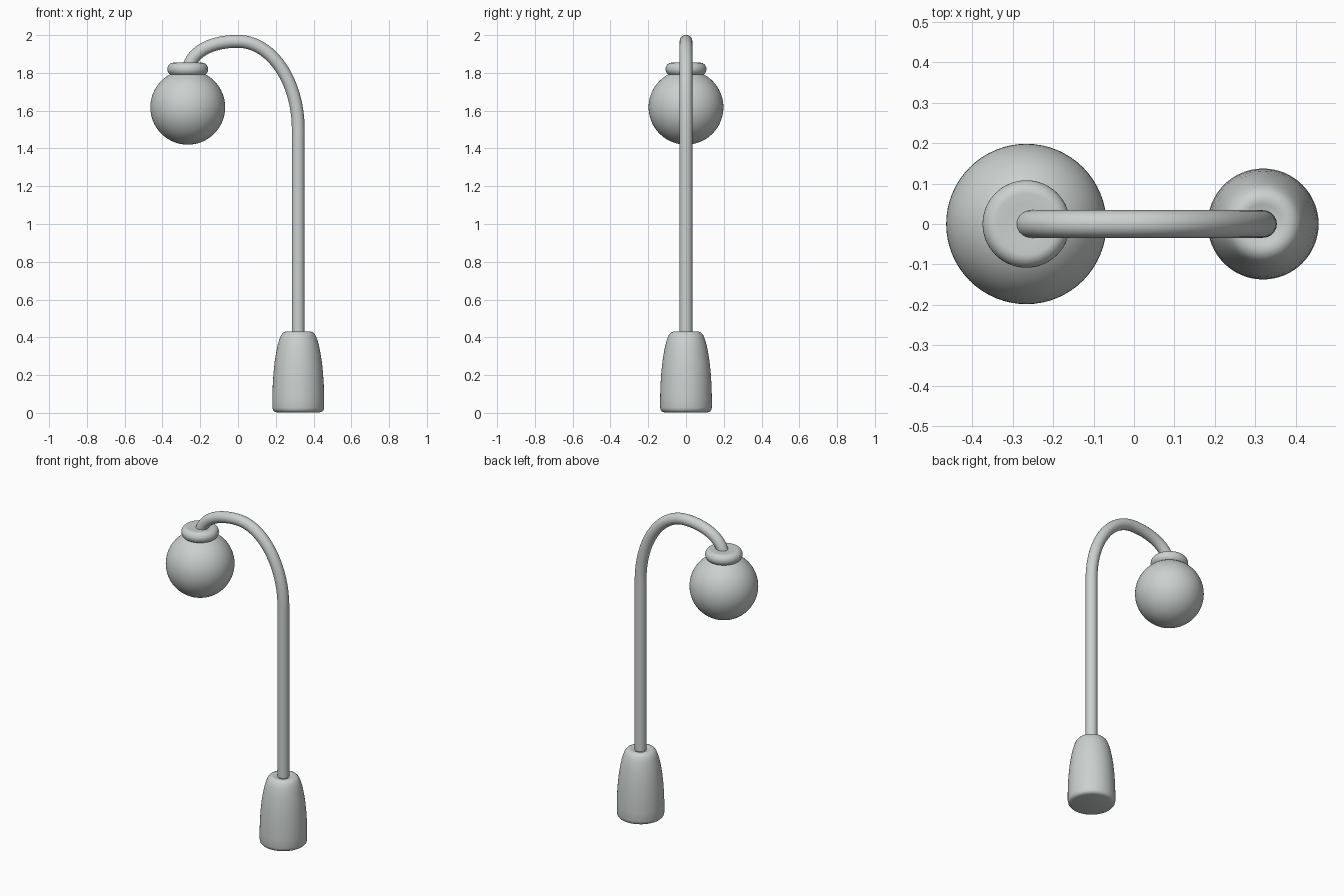
import bpy, bmesh, math

if "Cube" in bpy.data.objects:
    bpy.data.objects.remove(bpy.data.objects["Cube"])

mat = bpy.data.materials.new("pale_grey")
mat.diffuse_color = (0.60, 0.635, 0.62, 1)
mat.use_nodes = True
mat.node_tree.nodes["Principled BSDF"].inputs["Base Color"].default_value = mat.diffuse_color

POLE_X, LAMP_X = 0.319, -0.266


def finish(obj, angle=60):
    obj.data.materials.clear()
    obj.data.materials.append(mat)
    bpy.ops.object.select_all(action='DESELECT')
    obj.select_set(True)
    bpy.context.view_layer.objects.active = obj
    bpy.ops.object.shade_smooth_by_angle(angle=math.radians(angle))


def lathe(name, profile, x, steps=64):
    """Spin a (radius, height) profile that starts and ends on the axis."""
    bm = bmesh.new()
    vs = [bm.verts.new((r, 0, z)) for r, z in profile]
    es = [bm.edges.new(p) for p in zip(vs, vs[1:])]
    bmesh.ops.spin(bm, geom=vs + es, cent=(0, 0, 0), axis=(0, 0, 1),
                   angle=math.tau, steps=steps)
    bmesh.ops.remove_doubles(bm, verts=bm.verts, dist=1e-5)
    bmesh.ops.recalc_face_normals(bm, faces=bm.faces)
    me = bpy.data.meshes.new(name)
    bm.to_mesh(me)
    bm.free()
    obj = bpy.data.objects.new(name, me)
    bpy.context.collection.objects.link(obj)
    obj.location.x = x
    finish(obj)


# tapered base with soft shoulders
lathe("base", [(0, 0.003), (0.115, 0.003), (0.127, 0.007), (0.134, 0.015),
               (0.137, 0.028), (0.137, 0.08), (0.135, 0.15), (0.131, 0.21),
               (0.125, 0.27), (0.117, 0.32), (0.109, 0.36), (0.100, 0.39),
               (0.091, 0.412), (0.080, 0.425), (0.066, 0.431), (0.050, 0.430),
               (0.040, 0.425), (0, 0.425)], POLE_X)

# rounded collar above the globe
collar = [(0, 1.785)]
for i in range(17):
    a = -math.pi / 2 + math.pi * i / 16
    collar.append((0.076 + 0.032 * math.cos(a), 1.82 + 0.034 * math.sin(a)))
collar += [(0.05, 1.852), (0, 1.85)]
lathe("collar", collar, LAMP_X)

# globe shade
bpy.ops.mesh.primitive_uv_sphere_add(segments=64, ring_count=32, radius=0.198,
                                     location=(LAMP_X, 0, 1.618))
globe = bpy.context.object
globe.name = "globe"
finish(globe)

# pole bending over into the arm: (x, z), left handle, right handle
path = [((POLE_X, 0.40), (POLE_X, 0.2), (POLE_X, 0.8)),
        ((POLE_X, 1.50), (POLE_X, 1.2), (POLE_X, 1.76)),
        ((0.0, 1.967), (0.175, 1.967), (-0.13, 1.967)),
        ((LAMP_X + 0.003, 1.82), (-0.243, 1.92), (-0.27, 1.78))]
cu = bpy.data.curves.new("pole", 'CURVE')
cu.dimensions = '3D'
cu.bevel_depth = 0.034
cu.bevel_resolution = 8
cu.resolution_u = 24
cu.use_fill_caps = True
sp = cu.splines.new('BEZIER')
sp.bezier_points.add(len(path) - 1)
for bp, (co, hl, hr) in zip(sp.bezier_points, path):
    bp.handle_left_type = bp.handle_right_type = 'FREE'
    bp.co = (co[0], 0, co[1])
    bp.handle_left = (hl[0], 0, hl[1])
    bp.handle_right = (hr[0], 0, hr[1])
pole = bpy.data.objects.new("pole", cu)
bpy.context.collection.objects.link(pole)
bpy.ops.object.select_all(action='DESELECT')
pole.select_set(True)
bpy.context.view_layer.objects.active = pole
bpy.ops.object.convert(target='MESH')
finish(bpy.context.object)
